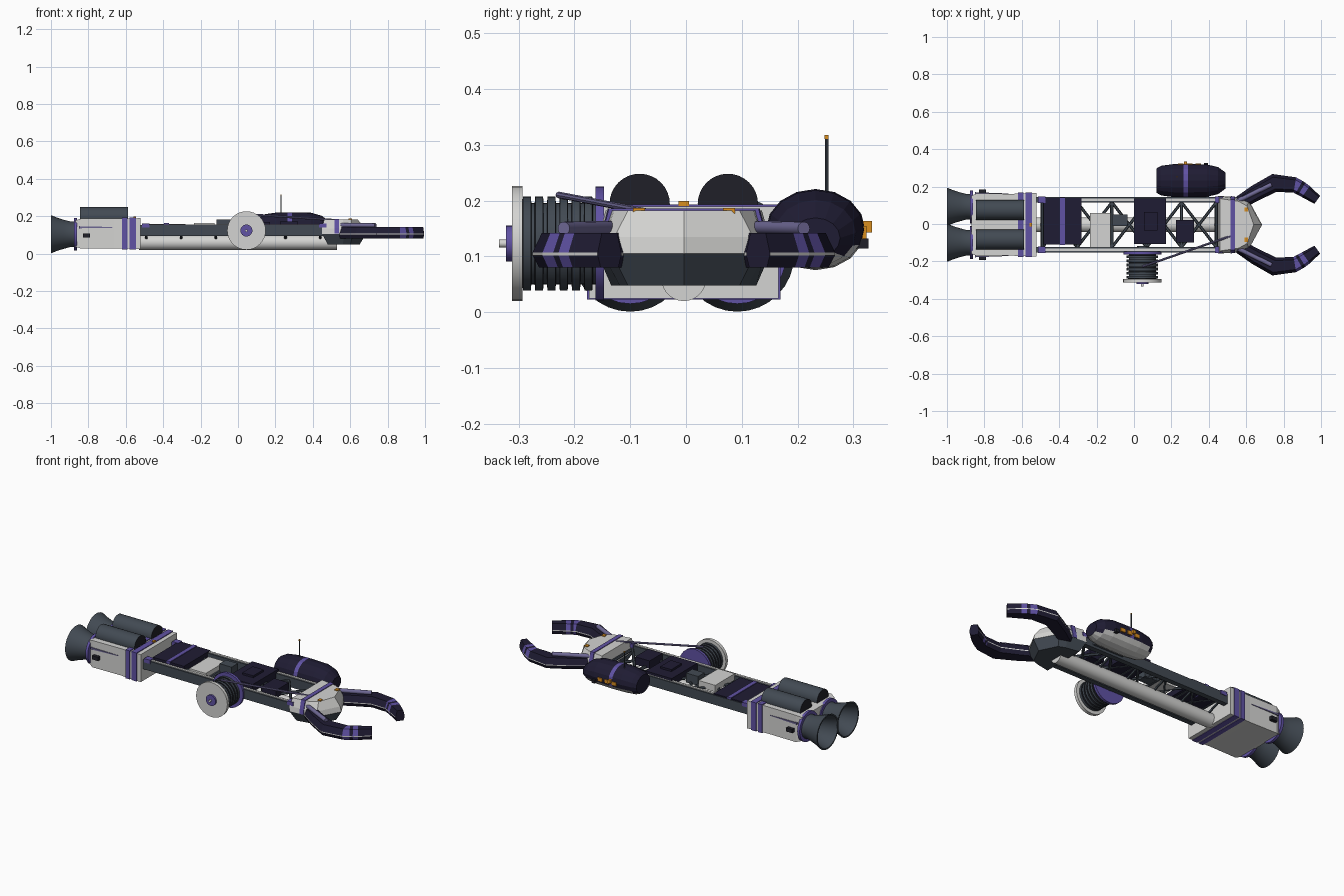
import bpy, bmesh, math
from mathutils import Vector

if "Cube" in bpy.data.objects:
    bpy.data.objects.remove(bpy.data.objects["Cube"])

HEX = {"light_grey": "D4D4D2", "navy": "1F1C33", "purple": "6052A4", "slate": "424A53",
       "orange": "D98E20", "near_black": "202028", "lavender": "6E6894"}


def lin(h):
    c = int(h, 16) / 255
    return c / 12.92 if c < 0.04045 else ((c + 0.055) / 1.055) ** 2.4


MATS = {}
for key, h in HEX.items():
    MATS[key] = bpy.data.materials.new(key)
    MATS[key].diffuse_color = [lin(h[i:i + 2]) for i in (0, 2, 4)] + [1]
SMOOTH = []
YC = -0.004                      # centre line of the spine


def finish(name, bm, mat, rule=None):
    """Turn a bmesh into an object; rule(face) may return another material name."""
    bmesh.ops.recalc_face_normals(bm, faces=bm.faces)
    bm.normal_update()
    bm.faces.index_update()
    me = bpy.data.meshes.new(name)
    slots = [mat]
    for f in bm.faces:
        m = (rule(f) if rule else None) or mat
        if m not in slots:
            slots.append(m)
        f.material_index = slots.index(m)
    bm.to_mesh(me)
    bm.free()
    for s in slots:
        me.materials.append(MATS[s])
    ob = bpy.data.objects.new(name, me)
    bpy.context.collection.objects.link(ob)
    return ob


def loft(name, rings, mat, rule=None):
    """Skin a list of equal-sized rings; face index = segment * ring size + side."""
    bm = bmesh.new()
    vs = [[bm.verts.new(p) for p in r] for r in rings]
    n = len(rings[0])
    for a, b in zip(vs, vs[1:]):
        for i in range(n):
            bm.faces.new((a[i], a[(i + 1) % n], b[(i + 1) % n], b[i]))
    bm.faces.new(vs[0])
    bm.faces.new(vs[-1])
    return finish(name, bm, mat, rule)


def rect(x, y0, y1, z0, z1):
    return [(x, y0, z0), (x, y1, z0), (x, y1, z1), (x, y0, z1)]


def box(name, x0, x1, y0, y1, z0, z1, mat):
    return loft(name, [rect(x0, y0, y1, z0, z1), rect(x1, y0, y1, z0, z1)], mat)


def lathe(name, origin, axis, profile, mat, n=28, rule=None):
    """Revolve (distance, radius) pairs about an axis."""
    q = Vector(axis).to_track_quat('Z', 'Y')
    o = Vector(origin)
    rings = [[o + q @ Vector((r * math.cos(2 * math.pi * i / n), r * math.sin(2 * math.pi * i / n), t))
              for i in range(n)] for t, r in profile]
    ob = loft(name, rings, mat, rule)
    SMOOTH.append(ob)
    return ob


def rod(name, p0, p1, r, mat, n=8):
    d = Vector(p1) - Vector(p0)
    return lathe(name, p0, d, [(0, r), (d.length, r)], mat, n)


# engine block with tapered rear, and purple bands
loft("engine_block", [rect(x, YC - w, YC + w, 0.107 - h, 0.107 + h) for x, w, h in
     ((-0.87, 0.155, 0.07), (-0.84, 0.168, 0.08), (-0.66, 0.165, 0.08), (-0.52, 0.17, 0.082))], "light_grey")
for i, (a, b) in enumerate(((-0.62, -0.592), (-0.58, -0.546))):
    box(f"engine_band_{i}", a, b, YC - 0.173, YC + 0.173, 0.023, 0.193, "purple")
box("engine_beacon", -0.56, -0.545, YC - 0.009, YC + 0.009, 0.19, 0.199, "orange")

for s, side in ((-1, "front"), (1, "back")):
    # bell nozzle with base ring
    y = YC + s * 0.096
    lathe(f"nozzle_ring_{side}", (-0.86, y, 0.103), (-1, 0, 0), [(0, 0.088), (0.016, 0.088)], "purple")
    lathe(f"nozzle_{side}", (-0.865, y, 0.103), (-1, 0, 0),
          [(0, 0.07), (0.03, 0.068), (0.065, 0.077), (0.1, 0.088), (0.135, 0.102), (0.135, 0.094),
           (0.1, 0.082), (0.06, 0.07), (0.03, 0.05)], "slate", 32)
    # top fuel tank with dark end caps
    lathe(f"tank_{side}", (-0.845, YC + s * 0.079, 0.194), (1, 0, 0), [(0, 0.054), (0.258, 0.054)],
          "slate", 32, lambda f: "near_black" if abs(f.normal.x) > 0.9 else None)
    # side thruster and fin
    ya, yb = sorted((YC + s * 0.16, YC + s * 0.188))
    box(f"side_thruster_{side}", -0.83, -0.79, ya, yb, 0.085, 0.107, "near_black")
    ye = YC + s * 0.174
    loft(f"side_fin_{side}", [rect(-0.85, min(YC + s * 0.15, ye), max(YC + s * 0.15, ye), 0.135, 0.146),
                              rect(-0.67, YC + s * 0.165 - 0.002, YC + s * 0.165 + 0.002, 0.138, 0.142)], "lavender")
    # truss side rail with light cap strip
    ya, yb = sorted((YC + s * 0.118, YC + s * 0.148))
    box(f"rail_{side}", -0.53, 0.47, ya, yb, 0.095, 0.152, "slate")
    box(f"rail_cap_{side}", -0.5, 0.46, ya + 0.008, yb - 0.008, 0.15, 0.156, "light_grey")
    for i, x in enumerate((-0.512, 0.432)):
        box(f"rail_collar_{side}_{i}", x, x + 0.04, ya - 0.003, yb + 0.003, 0.138, 0.161, "purple")

# keel tube under the truss
lathe("keel_tube", (-0.53, YC, 0.06), (1, 0, 0), [(0, 0.04), (1.06, 0.04)], "light_grey")

# truss cross bracing: X in each bay, with cross members and struts down to the keel
for i in range(6):
    x0 = -0.49 + i * 0.186
    rod(f"cross_member_{i}", (x0, YC - 0.12, 0.13), (x0, YC + 0.12, 0.13), 0.009, "slate", 6)
    for s in (-1, 1):
        rod(f"keel_strut_{i}_{s}", (x0, YC + s * 0.122, 0.115), (x0, YC, 0.07), 0.007, "slate", 6)
        if i < 5:
            rod(f"brace_{i}_{s}", (x0, YC - s * 0.12, 0.13), (x0 + 0.186, YC + s * 0.12, 0.13), 0.008, "slate", 6)

# equipment on the deck
for name, x0, x1, y0, y1, z1, m in (
        ("deck_panel_rear", -0.485, -0.28, -0.11, 0.14, 0.159, "navy"),
        ("deck_stripe", -0.395, -0.37, -0.111, 0.141, 0.163, "purple"),
        ("supply_case", -0.235, -0.125, -0.125, 0.06, 0.164, "light_grey"),
        ("control_box", -0.115, -0.035, -0.01, 0.05, 0.181, "slate"),
        ("deck_panel_middle", 0.0, 0.172, -0.107, 0.135, 0.17, "navy"),
        ("deck_hatch", 0.053, 0.125, -0.035, 0.063, 0.182, "navy"),
        ("battery_box", 0.225, 0.32, -0.1, 0.022, 0.172, "navy")):
    box(name, x0, x1, y0, y1, 0.125, z1, m)

# winch drum on the front side
W = (0.045, -0.147, 0.123)
ribs = []
for i in range(6):
    t = 0.015 + i * 0.022
    ribs += [(t, 0.073), (t + 0.005, 0.073), (t + 0.006, 0.084), (t + 0.02, 0.084), (t + 0.021, 0.073)]
lathe("drum_cable", W, (0, -1, 0), ribs + [(0.15, 0.073)], "slate", 32,
      lambda f: "near_black" if abs(f.normal.y) > 0.5 else None)
for name, a, b, r, m in (("drum_inner_flange", 0, 0.015, 0.102, "purple"),
                         ("drum_outer_flange", 0.146, 0.165, 0.103, "light_grey"),
                         ("drum_hub", 0.165, 0.175, 0.032, "purple"),
                         ("drum_pin", 0.175, 0.188, 0.007, "light_grey"),
                         ("drum_axle", -0.03, 0.0, 0.03, "slate")):
    lathe(name, W, (0, -1, 0), [(a, r), (b, r)], m, 32)
rod("winch_line", (0.045, -0.228, 0.21), (0.53, -0.06, 0.178), 0.006, "lavender")

# nose: stacked outlines, dark below and light above
def outline(pts, z):
    return [(x, YC + y, z) for x, y in pts] + [(x, YC - y, z) for x, y in reversed(pts) if y]


loft("nose", [outline(((0.48, 0.13), (0.56, 0.115), (0.6, 0.1), (0.65, 0)), 0.048),
              outline(((0.45, 0.155), (0.57, 0.145), (0.615, 0.128), (0.685, 0)), 0.105),
              outline(((0.45, 0.153), (0.57, 0.14), (0.612, 0.124), (0.677, 0)), 0.135),
              outline(((0.46, 0.14), (0.56, 0.125), (0.605, 0.1), (0.64, 0)), 0.182)],
     "light_grey", lambda f: "slate" if f.calc_center_median().z < 0.104 else None)
# purple stripe wrapped over the nose
loft("nose_stripe", [[(x, YC + s * y, z) for s, y, z in ((-1, w, 0.106), (-1, w - 0.004, 0.136), (-1, w - 0.017, 0.186),
                                                         (1, w - 0.017, 0.186), (1, w - 0.004, 0.136), (1, w, 0.106))]
                     for x, w in ((0.515, 0.153), (0.54, 0.151))], "purple")
for i, y in enumerate((-0.084, 0.077)):
    box(f"nose_lamp_{i}", 0.59, 0.61, y - 0.011, y + 0.011, 0.177, 0.187, "orange")

# claws: bevelled section swept along a bent path, two stripe segments near the tip
PATH = ((0.56, 0.115, 0.036), (0.65, 0.17, 0.043), (0.75, 0.223, 0.049),
        (0.86, 0.213, 0.041), (0.882, 0.2, 0.039), (0.897, 0.192, 0.038), (0.919, 0.177, 0.036),
        (0.98, 0.133, 0.026))
SECTION = ((-0.75, 0.08), (-1, 0.102), (-1, 0.107), (-0.65, 0.142),
           (0.65, 0.142), (1, 0.107), (1, 0.102), (0.75, 0.08))


def claw_rule(f):
    segment, edge = divmod(f.index, 8)
    if segment > 6:                    # end caps
        return None
    if edge in (1, 5):
        return "light_grey"
    return "purple" if segment in (3, 5) and edge != 7 else None


for s, side in ((-1, "front"), (1, "back")):
    rings = []
    for i, (x, y, w) in enumerate(PATH):
        a, b = PATH[max(i - 1, 0)], PATH[min(i + 1, len(PATH) - 1)]
        d = Vector((b[0] - a[0], b[1] - a[1])).normalized()
        rings.append([(x - d.y * w * u, YC + s * (y + d.x * w * u), z) for u, z in SECTION])
    loft(f"claw_{side}", rings, "navy", claw_rule)
    # hydraulic strut above the claw
    rod(f"claw_strut_{side}", (0.55, YC + s * 0.125, 0.152), (0.735, YC + s * 0.215, 0.15), 0.012, "lavender", 12)

# side pod: faceted hull with light belly and purple band
PY, PZ = 0.232, 0.148
loft("pod_hull", [[(x, PY + 0.088 * k * math.cos(math.pi * i / 8), PZ - g + 0.072 * k * math.sin(math.pi * i / 8))
                   for i in range(16)] for x, k, g in
                  ((0.12, 0.74, 0.004), (0.145, 0.9, 0.002), (0.21, 1, 0), (0.265, 1.01, 0), (0.288, 1.01, 0),
                   (0.39, 0.98, 0), (0.45, 0.82, 0.006), (0.488, 0.5, 0.015))], "navy",
     lambda f: "light_grey" if f.normal.z < -0.6 else
     "purple" if 0.266 < f.calc_center_median().x < 0.287 else None)
box("pod_mount", 0.2, 0.4, 0.135, 0.175, 0.11, 0.148, "slate")
for i, x in enumerate((0.25, 0.297, 0.344)):
    box(f"pod_window_{i}", x - 0.015, x + 0.015, 0.305, 0.323, 0.132, 0.154, "orange")
box("pod_side_lamp", 0.267, 0.284, 0.31, 0.333, 0.143, 0.163, "orange")
box("pod_sensor", 0.375, 0.395, 0.305, 0.327, 0.114, 0.132, "near_black")
rod("antenna", (0.23, 0.252, 0.21), (0.23, 0.252, 0.312), 0.003, "slate")
box("antenna_tip", 0.2265, 0.2335, 0.2485, 0.2555, 0.31, 0.317, "orange")

# smooth the turned parts only
bpy.ops.object.select_all(action='DESELECT')
for ob in SMOOTH:
    ob.select_set(True)
bpy.context.view_layer.objects.active = SMOOTH[0]
bpy.ops.object.shade_smooth_by_angle(angle=math.radians(35))

for m in bpy.data.materials:
    if m.users and not m.is_grease_pencil:
        m.use_nodes = True
        m.node_tree.nodes["Principled BSDF"].inputs["Base Color"].default_value = m.diffuse_color
